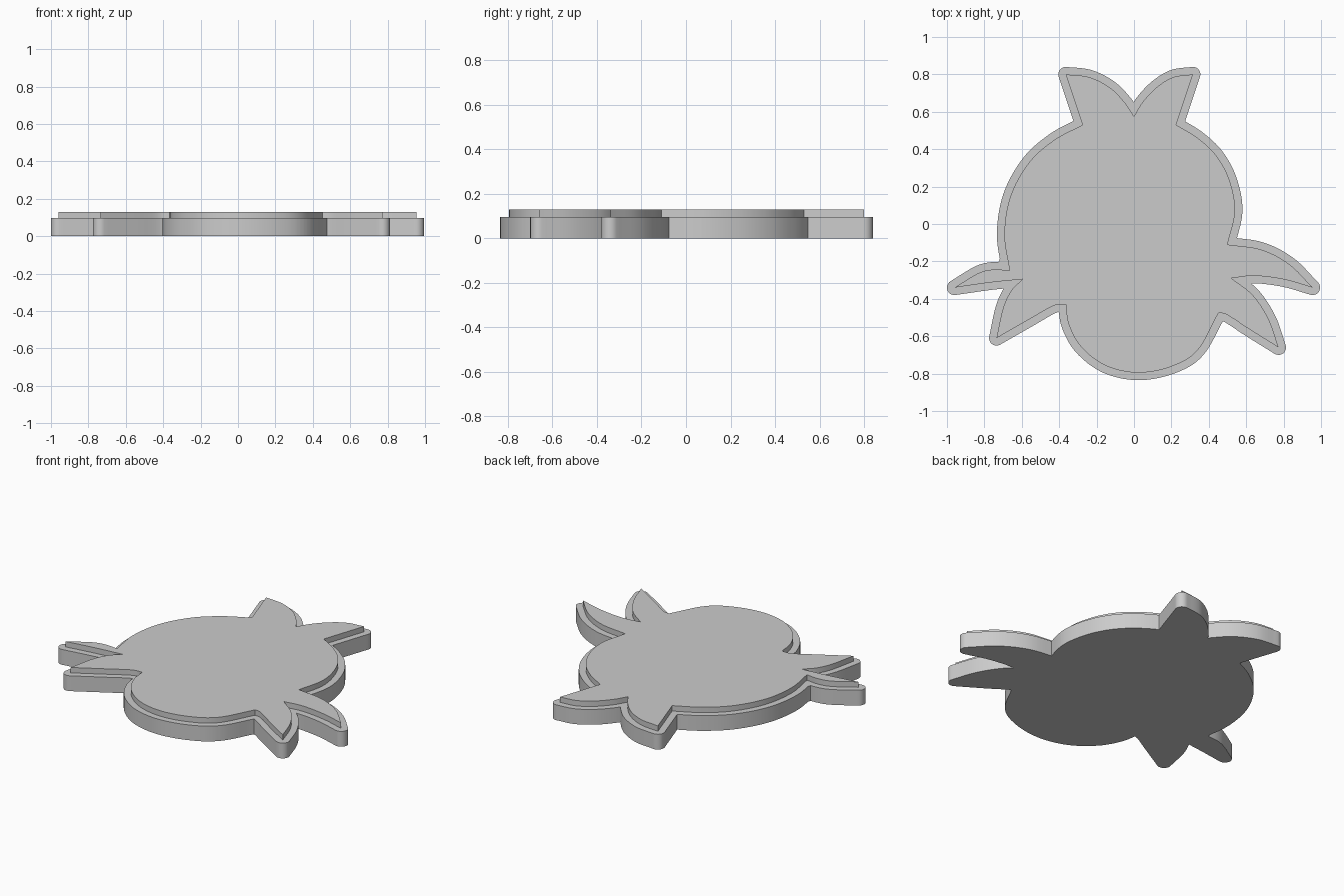
import bpy, bmesh, math
from mathutils import Vector
from mathutils.geometry import intersect_point_line

if "Cube" in bpy.data.objects:
    bpy.data.objects.remove(bpy.data.objects["Cube"])

BORDER = 0.04     # width of the ledge around the raised plate
STEP_Z = 0.096    # top of the base
TOP_Z = 0.13      # top of the raised plate

grey = bpy.data.materials.new("light_grey")
grey.diffuse_color = (0.6, 0.6, 0.6, 1)
grey.use_nodes = True
grey.node_tree.nodes["Principled BSDF"].inputs["Base Color"].default_value = grey.diffuse_color

# Raised outline, clockwise; each curve runs smoothly to the next sharp corner
CURVES = [
    [(0, .575), (.045, .65), (.12, .73), (.21, .785), (.315, .80)],           # right ear
    [(.315, .80), (.225, .53)],
    [(.225, .53), (.34, .46), (.44, .365), (.51, .235), (.54, .07), (.50, -.11)],  # right body
    [(.50, -.11), (.68, -.137), (.83, -.215), (.955, -.34)],                  # right upper fin
    [(.955, -.34), (.805, -.297), (.645, -.277), (.52, -.29)],
    [(.52, -.29), (.635, -.38), (.72, -.51), (.773, -.66)],                   # right lower fin
    [(.773, -.66), (.62, -.565), (.50, -.487), (.452, -.475)],
    [(.452, -.475), (.34, -.675), (.2, -.762), (.02, -.795), (-.15, -.758),
     (-.28, -.66), (-.348, -.54), (-.365, -.43)],                             # lower bulge
    [(-.365, -.43), (-.43, -.437), (-.56, -.51), (-.735, -.61)],              # left lower fin
    [(-.735, -.61), (-.70, -.45), (-.655, -.355), (-.595, -.295)],
    [(-.595, -.295), (-.77, -.313), (-.96, -.34)],                            # left upper fin
    [(-.96, -.34), (-.83, -.262), (-.745, -.243), (-.665, -.25)],
    [(-.665, -.25), (-.693, -.055), (-.66, .15), (-.56, .33), (-.425, .45), (-.275, .53)],  # left body
    [(-.275, .53), (-.365, .80)],                                             # left ear
    [(-.365, .80), (-.24, .785), (-.13, .73), (-.05, .65), (0, .575)],
]


def smooth_curve(points, steps=8):
    """Catmull-Rom samples through the points, without the last one."""
    p = [Vector(q) for q in points]
    if len(p) == 2:
        return [p[0].lerp(p[1], i / 16) for i in range(16)]
    p = [2 * p[0] - p[1]] + p + [2 * p[-1] - p[-2]]
    out = []
    for a, b, c, d in zip(p, p[1:], p[2:], p[3:]):
        for i in range(steps):
            t = i / steps
            out.append(0.5 * (2 * b + (c - a) * t + (2 * a - 5 * b + 4 * c - d) * t * t
                              + (3 * b - a - 3 * c + d) * t ** 3))
    return out


def distance(q, a, b):
    near, t = intersect_point_line(q, a, b)
    t = min(1, max(0, t))
    return (q - a.lerp(b, t)).length


def grow(outline, width):
    """Offset a clockwise outline outwards, with round tips and sharp notches."""
    n = len(outline)
    edges = [(outline[i], outline[(i + 1) % n]) for i in range(n)]
    raw = []
    for i, (a, b) in enumerate(edges):
        d0 = a - edges[i - 1][0]
        d1 = b - a
        a0 = math.atan2(d0.x, -d0.y)
        turn = math.atan2(d0.x * d1.y - d0.y * d1.x, d0.dot(d1))
        a0 = math.atan2(d0.y, d0.x) + math.pi / 2
        count = max(1, math.ceil(abs(turn) / 0.25)) if turn < 0 else 1
        for k in range(count + 1):
            ang = a0 + turn * k / count
            raw.append(a + width * Vector((math.cos(ang), math.sin(ang))))
    kept = []
    for q in raw:
        if kept and (q - kept[-1]).length < 0.003:
            continue
        if min(distance(q, a, b) for a, b in edges) > width - 0.001:
            kept.append(q)
    return kept


def slab(name, outline, z0, z1):
    bm = bmesh.new()
    face = bm.faces.new([bm.verts.new((p.x, p.y, z0)) for p in outline])
    top = bmesh.ops.extrude_face_region(bm, geom=[face])["geom"]
    bmesh.ops.translate(bm, vec=(0, 0, z1 - z0),
                        verts=[v for v in top if isinstance(v, bmesh.types.BMVert)])
    bmesh.ops.recalc_face_normals(bm, faces=bm.faces[:])
    mesh = bpy.data.meshes.new(name)
    bm.to_mesh(mesh)
    bm.free()
    mesh.materials.append(grey)
    obj = bpy.data.objects.new(name, mesh)
    bpy.context.collection.objects.link(obj)
    bpy.ops.object.select_all(action='DESELECT')
    obj.select_set(True)
    bpy.context.view_layer.objects.active = obj
    bpy.ops.object.shade_smooth_by_angle(angle=math.radians(30))


inner = [p for c in CURVES for p in smooth_curve(c)]
slab("base", grow(inner, BORDER), 0, STEP_Z)
slab("raised_plate", inner, STEP_Z, TOP_Z)
